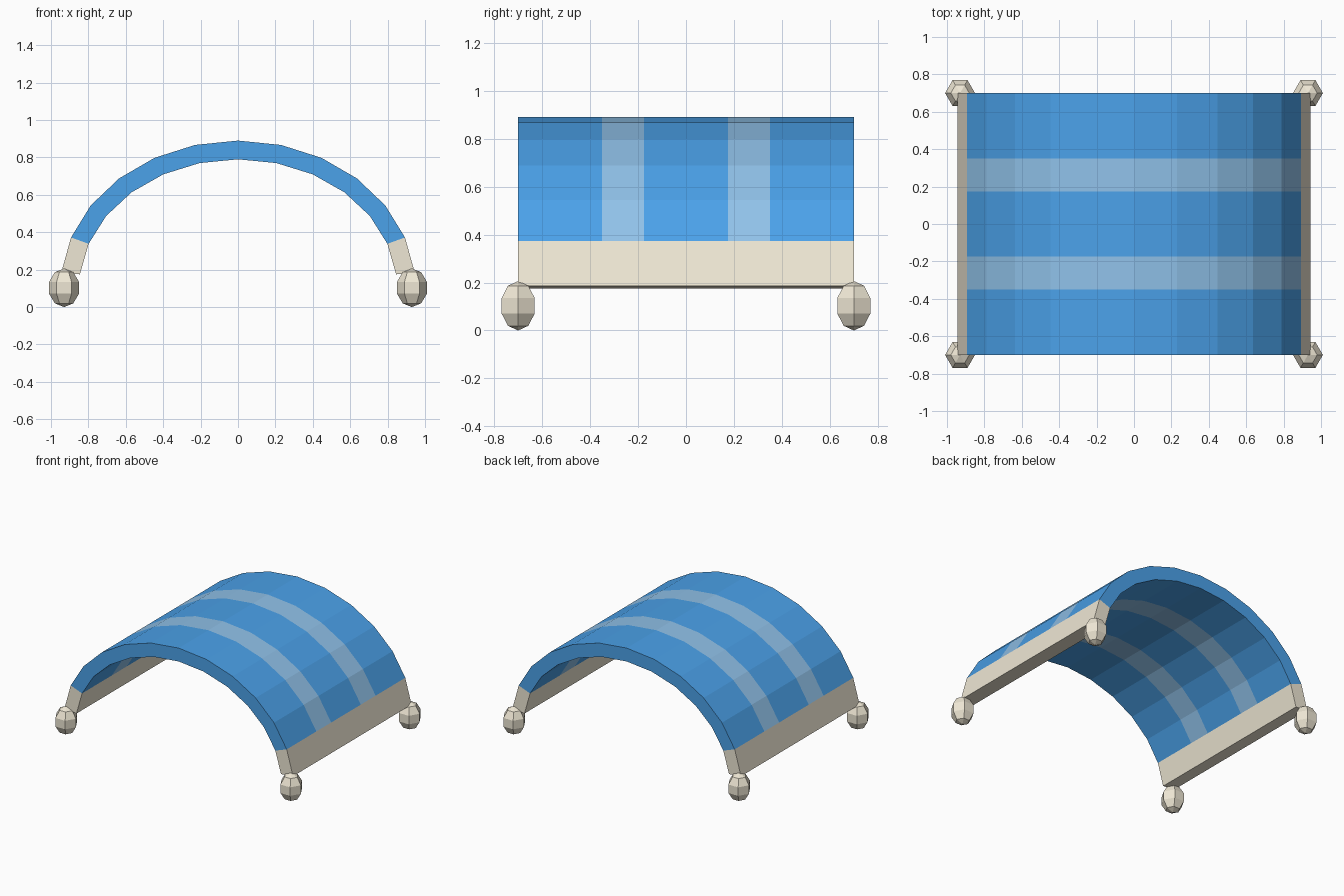
import bpy, bmesh
from math import sin, cos, radians, pi
from mathutils import Matrix

if "Cube" in bpy.data.objects:
    bpy.data.objects.remove(bpy.data.objects["Cube"])

STEP = 14        # degrees between arch facets
HALF = 0.70      # half depth in y


def material(name, rgb):
    m = bpy.data.materials.new(name)
    m.diffuse_color = (*rgb, 1)
    m.use_nodes = True
    m.node_tree.nodes["Principled BSDF"].inputs["Base Color"].default_value = m.diffuse_color
    return m


blue = material("blue", (0.07, 0.36, 0.82))
pale = material("pale_blue", (0.28, 0.54, 0.82))
cream = material("cream", (0.86, 0.80, 0.66))


def finish(name, bm, mats):
    bmesh.ops.recalc_face_normals(bm, faces=bm.faces)
    mesh = bpy.data.meshes.new(name)
    bm.to_mesh(mesh)
    bm.free()
    for m in mats:
        mesh.materials.append(m)
    ob = bpy.data.objects.new(name, mesh)
    bpy.context.collection.objects.link(ob)


def arch(name, first, last, ys, mats, striped=()):
    """Elliptical shell swept along y, from facet step first to last."""
    bm = bmesh.new()
    steps = range(first, last + 1)
    ring = [(a, b, k) for a, b, order in ((0.95, 0.787, steps), (0.85, 0.687, reversed(steps)))
            for k in order]
    rows = [[bm.verts.new((a * sin(radians(k * STEP)), y, 0.103 + b * cos(radians(k * STEP))))
             for a, b, k in ring] for y in ys]
    n = len(ring)
    for j in range(len(rows) - 1):
        for i in range(n):
            f = bm.faces.new((rows[j][i], rows[j][(i + 1) % n],
                              rows[j + 1][(i + 1) % n], rows[j + 1][i]))
            f.material_index = int(j in striped)
    # end caps, one quad per facet
    for row in (rows[0], rows[-1]):
        for i in range(n // 2 - 1):
            bm.faces.new((row[i], row[i + 1], row[n - 2 - i], row[n - 1 - i]))
    finish(name, bm, mats)


# Curved blue canopy with two pale bands
arch("canopy", -5, 5, (-HALF, -0.35, -0.175, 0.175, 0.35, HALF), (blue, pale), (1, 3))

# Cream rails along both lower edges
arch("left_rail", -6, -5, (-HALF, HALF), (cream,))
arch("right_rail", 5, 6, (-HALF, HALF), (cream,))

# Six-sided ball feet at the corners
for sx, side in ((-1, "left"), (1, "right")):
    for sy, end in ((-1, "front"), (1, "back")):
        bm = bmesh.new()
        bmesh.ops.create_uvsphere(
            bm, u_segments=6, v_segments=5, radius=1,
            matrix=Matrix.Translation((sx * 0.93, sy * HALF, 0.103))
            @ Matrix.Diagonal((0.084, 0.084, 0.103, 1)) @ Matrix.Rotation(pi / 6, 4, 'Z'))
        finish(f"{end}_{side}_foot", bm, (cream,))
